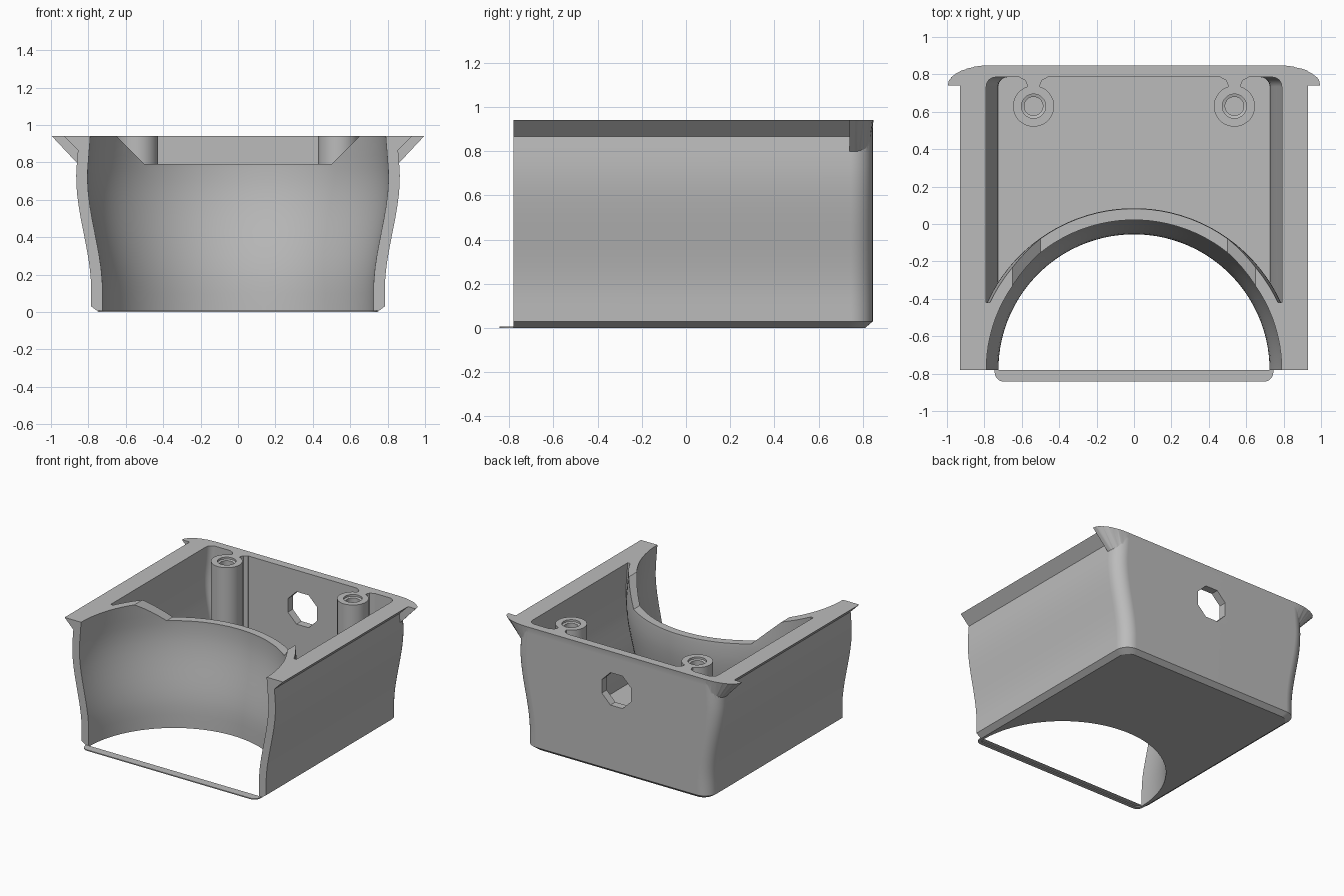
import bpy, bmesh, math

if "Cube" in bpy.data.objects:
    bpy.data.objects.remove(bpy.data.objects["Cube"])

TOP, FRONT, BACK = 0.94, -0.78, 0.845
WALL, FLOOR = 0.06, 0.06
OVER = 1.0  # parts overshoot the rim and are trimmed flat at the end

grey = bpy.data.materials.new("plain grey")
grey.use_nodes = True
colour = (0.5, 0.5, 0.5, 1)
grey.diffuse_color = colour
grey.node_tree.nodes["Principled BSDF"].inputs["Base Color"].default_value = colour


def make(name, rings):
    """Closed solid lofted through rings with equal point counts."""
    bm = bmesh.new()
    loops = [[bm.verts.new(p) for p in ring] for ring in rings]
    n = len(loops[0])
    for a, b in zip(loops, loops[1:]):
        for i in range(n):
            j = (i + 1) % n
            bm.faces.new((a[i], a[j], b[j], b[i]))
    bm.faces.new(loops[0][::-1])
    bm.faces.new(loops[-1])
    bmesh.ops.connect_verts_nonplanar(bm, angle_limit=0.001, faces=bm.faces)
    bmesh.ops.recalc_face_normals(bm, faces=bm.faces)
    mesh = bpy.data.meshes.new(name)
    bm.to_mesh(mesh)
    bm.free()
    mesh.materials.append(grey)
    ob = bpy.data.objects.new(name, mesh)
    bpy.context.collection.objects.link(ob)
    return ob


def plan(w, yf, yb, rx, ry, z, n=8):
    """Outline with a square front and rounded back corners."""
    pts = [(-w, yf, z), (w, yf, z)]
    for side, start in ((1, 0), (-1, 90)):
        for i in range(n + 1):
            a = math.radians(start + 90 * i / n)
            pts.append((side * (w - rx) + rx * math.cos(a), yb - ry + ry * math.sin(a), z))
    return pts


def disc(x, y, r, z, n):
    angles = [2 * math.pi * (i + 0.5) / n for i in range(n)]
    return [(x + r * math.cos(a), y + r * math.sin(a), z) for a in angles]


def prism(name, pts, z0, z1):
    return make(name, [[(x, y, z) for x, y in pts] for z in (z0, z1)])


def box(name, x0, x1, y0, y1, z0, z1):
    return prism(name, [(x0, y0), (x1, y0), (x1, y1), (x0, y1)], z0, z1)


def along_y(name, pts, y0, y1):
    """Prism along y from (x, z) points."""
    return make(name, [[(x, y, z) for x, z in pts] for y in (y0, y1)])


def volume(mesh):
    bm = bmesh.new()
    bm.from_mesh(mesh)
    v = bm.calc_volume(signed=True)
    bm.free()
    return v


def combine(ob, tool, operation):
    """Apply a boolean, trying solvers until the volume changes sensibly."""
    before = volume(ob.data)
    mod = ob.modifiers.new("join", "BOOLEAN")
    mod.operation, mod.object = operation, tool
    tool.hide_render = True
    low, high = (0.25, 1) if operation == "DIFFERENCE" else (1, 2)
    for solver in ("MANIFOLD", "EXACT", "FLOAT"):
        mod.solver = solver
        bpy.context.view_layer.update()
        result = ob.evaluated_get(bpy.context.evaluated_depsgraph_get())
        mesh = bpy.data.meshes.new_from_object(result)
        if low * before + 1e-6 < volume(mesh) < high * before - 1e-6:
            ob.data = mesh
            break
    ob.modifiers.clear()
    bpy.data.objects.remove(tool)


def inner(z):
    """Half width of the inside wall: narrow below, swelling above."""
    t = min(max((z - 0.12) / 0.6, 0), 1)
    return 0.725 + 0.08 * t * t * (3 - 2 * t) - 0.015 * max(0, (z - 0.75) / 0.19)


def levels(z0, z1, n=18):
    return [z0 + (z1 - z0) * i / n for i in range(n + 1)]


# Outer body with chamfered base and rounded back corners
rings = [plan(0.745, FRONT - 0.05, BACK - 0.035, 0.08, 0.08, 0)]
rings += [plan(inner(z) + WALL, FRONT - 0.05, BACK, 0.1, 0.1, z) for z in levels(0.03, OVER)]
housing = make("housing", rings)

# Sloped flanges along both sides
for s in (-1, 1):
    lip = along_y("side_flange", [(s * x, z) for x, z in
                  ((0.83, 0.84), (1.0, 1.01), (0.83, 1.01))], FRONT - 0.04, 0.78)
    combine(housing, lip, "UNION")

# Flared ears on the back corners
ears = make("back_ears", [plan(0.845, 0.74, 0.825, 0.08, 0.08, 0.78),
                          plan(1.07, 0.74, 0.86, 0.3, 0.115, 1.02)])
combine(housing, ears, "UNION")

# Rear compartment, stopping at the outside of the curved cradle wall
cavity = make("cavity", [plan(inner(z), -0.42, BACK - WALL, 0.05, 0.05, z)
                         for z in levels(FLOOR, OVER + 0.1)])
cradle = make("cradle_outside", [disc(0, FRONT, inner(z) + WALL, z, 96)
                                 for z in levels(-0.1, OVER + 0.2)])
combine(cavity, cradle, "DIFFERENCE")
combine(housing, cavity, "DIFFERENCE")

# Round cradle opening at the front
opening = make("cradle_inside", [disc(0, FRONT, inner(z), z, 96)
                                 for z in levels(-0.1, OVER + 0.1)])
combine(housing, opening, "DIFFERENCE")

# Lowered middle of the cradle wall with sloped ends
dip = along_y("dip", [(-0.5, 0.79), (0.5, 0.79), (0.75, 1.04), (-0.75, 1.04)], -1, 0.3)
combine(housing, dip, "DIFFERENCE")

# Screw posts tied to the back wall by flared necks
px, py = 0.537, 0.63
for s in (-1, 1):
    post = make("post", [disc(s * px, py, 0.11, z, 32) for z in (0.03, 0.98)])
    half = [(0.035, 0.68), (0.035, 0.745), (0.045, 0.768), (0.075, 0.783), (0.08, 0.81)]
    outline = half + [(-x, y) for x, y in reversed(half)]
    neck = prism("neck", [(s * px + x, y) for x, y in outline], 0.04, 0.97)
    combine(post, neck, "UNION")
    combine(housing, post, "UNION")

# Flat rim and flat front
combine(housing, box("trim_top", -2, 2, -2, 2, TOP, 2), "DIFFERENCE")
combine(housing, box("trim_front", -2, 2, -2, FRONT, -1, 2), "DIFFERENCE")

# Countersunk screw holes
for s in (-1, 1):
    hole = make("screw_hole", [disc(s * px, py, r, z, 24) for r, z in
                               ((0.05, 0.5), (0.05, 0.92), (0.065, 0.925), (0.065, 0.96))])
    combine(housing, hole, "DIFFERENCE")

# Cable hole through the back wall
ring = [(x, z + 0.65) for x, z, y in disc(0, 0, 0.135, 0, 8)]
combine(housing, along_y("cable_hole", ring, 0.75, 0.95), "DIFFERENCE")


# Thin strip closing the base at the front
def strip_edge(w, y, r):
    pts = [(w, FRONT)]
    for i in range(7):
        a = math.radians(-90 * i / 6)
        pts.append((w - r + r * math.cos(a), y + r + r * math.sin(a)))
    return pts + [(-x, v) for x, v in reversed(pts)]


strip = prism("front_strip", strip_edge(0.745, -0.843, 0.05)
              + strip_edge(0.722, -0.815, 0.025)[::-1], 0, 0.008)

# Smooth curves, sharp edges
for ob in (housing, strip):
    bpy.ops.object.select_all(action="DESELECT")
    ob.select_set(True)
    bpy.context.view_layer.objects.active = ob
    bpy.ops.object.shade_smooth_by_angle(angle=math.radians(25))
    mod = ob.modifiers.new("even shading", "WEIGHTED_NORMAL")
    mod.keep_sharp = True
